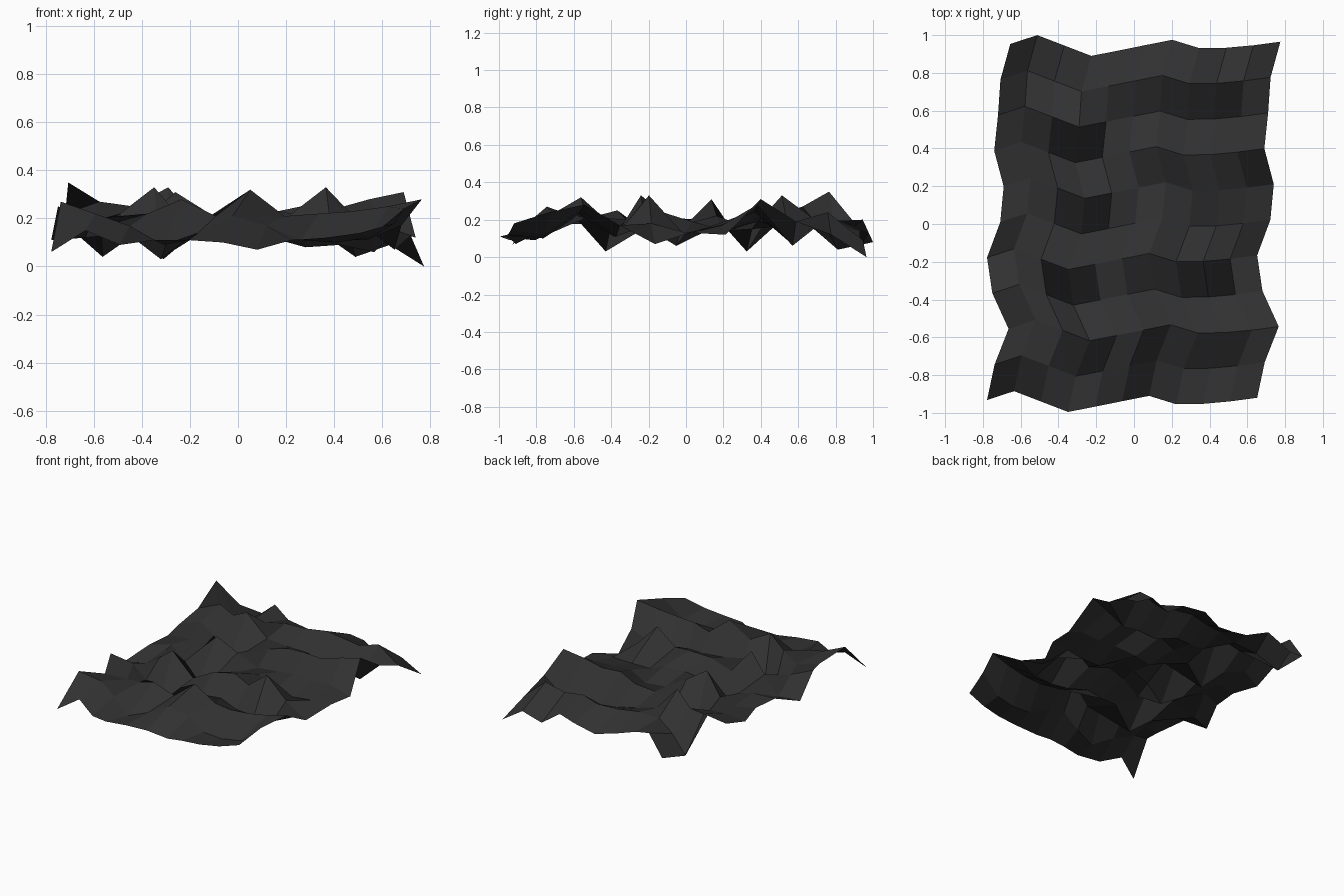
import bpy, bmesh

# Crumpled sheet: a 10 x 10 grid; each row is shifted in x, each column in y
ROW_X = [-.655, -.707, -.72, -.74, -.69, -.708, -.778, -.75, -.664, -.738, -.778]
COL_Y = [0, .047, -.008, -.063, -.035, -.006, .022, -.022, -.02, -.007, .012]
STEP_X, STEP_Y, BACK_Y = .143, .1885, .953

# Fold heights in hundredths, back row first, left to right
HEIGHTS = [
    [12, 8, 20, 15, 11, 8, 13, 14, 4, 9, 0],
    [35, 4, 14, 19, 21, 20, 21, 22, 20, 24, 12],
    [22, 27, 25, 33, 17, 14, 12, 8, 9, 6, 19],
    [17, 21, 17, 3, 15, 19, 22, 25, 24, 28, 31],
    [18, 17, 18, 31, 22, 14, 14, 18, 17, 17, 12],
    [18, 20, 14, 6, 15, 18, 19, 12, 12, 13, 13],
    [11, 12, 22, 33, 16, 23, 25, 22, 33, 18, 7],
    [25, 20, 14, 3, 17, 15, 15, 13, 11, 11, 17],
    [20, 18, 22, 28, 21, 32, 21, 22, 23, 25, 28],
    [27, 22, 17, 9, 14, 21, 17, 11, 10, 12, 24],
    [6, 15, 9, 11, 11, 10, 7, 11, 12, 14, 18],
]

bm = bmesh.new()
grid = [[bm.verts.new((ROW_X[i] + STEP_X * j,
                       BACK_Y - STEP_Y * i + COL_Y[j],
                       h / 100))
         for j, h in enumerate(row)] for i, row in enumerate(HEIGHTS)]
for i in range(10):
    for j in range(10):
        bm.faces.new((grid[i][j], grid[i + 1][j],
                      grid[i + 1][j + 1], grid[i][j + 1]))
mesh = bpy.data.meshes.new("crumpled_sheet")
bm.to_mesh(mesh)
bm.free()
sheet = bpy.data.objects.new("crumpled_sheet", mesh)
bpy.context.collection.objects.link(sheet)

# Dark charcoal material
mat = bpy.data.materials.new("charcoal")
mat.diffuse_color = (.03, .03, .03, 1)
mesh.materials.append(mat)
